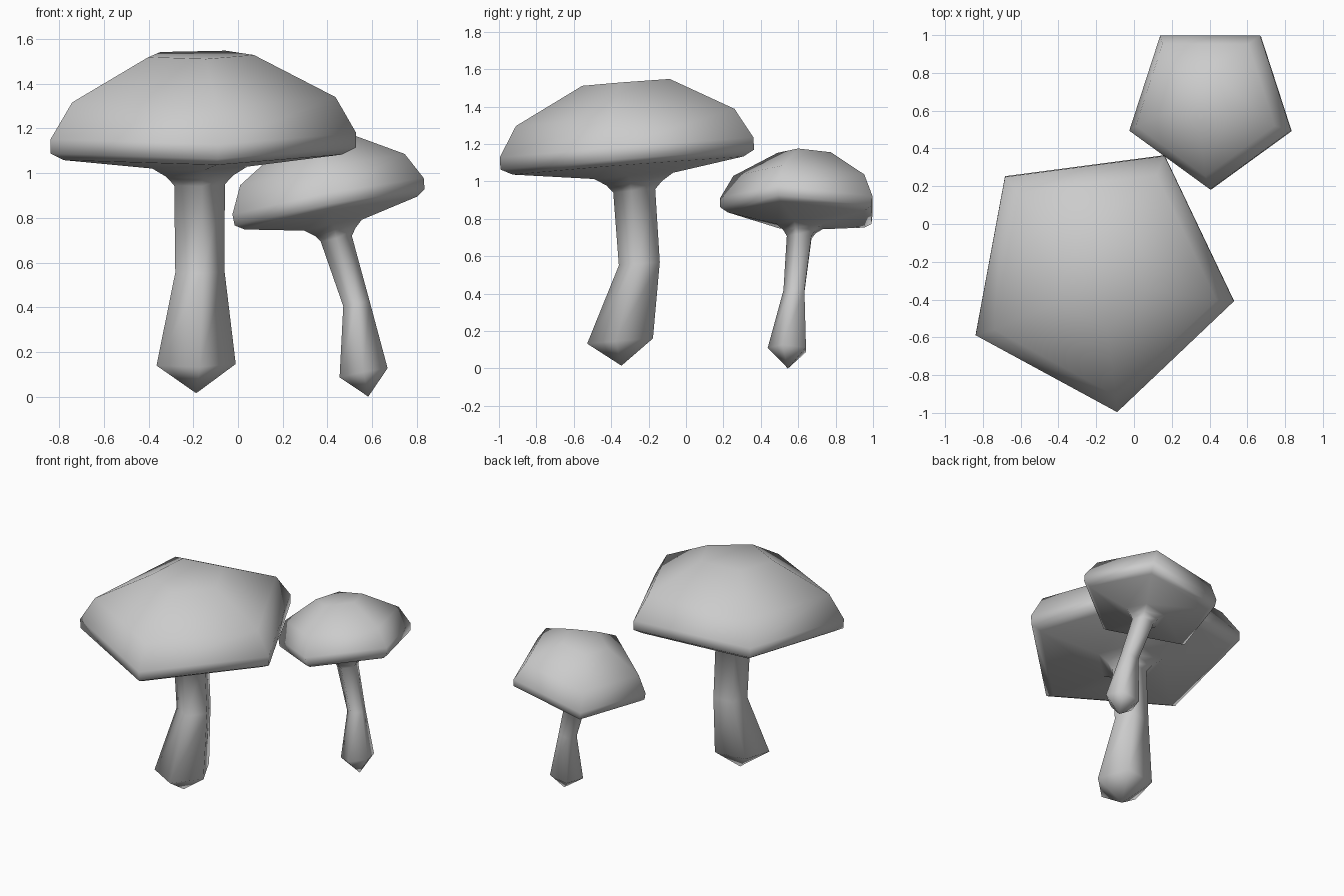
import bpy
import bmesh
from math import cos, sin, radians

SIDES = 5


def mushroom(name, start_deg, slope_x, slope_y, tip, rings):
    """Loft tilted pentagon rings (x, y, z, radius) from a pointed base to a flat crown."""
    bm = bmesh.new()
    loops = []
    for x, y, z, r in rings:
        loop = []
        for k in range(SIDES):
            a = radians(start_deg + 360 / SIDES * k)
            dx, dy = r * cos(a), r * sin(a)
            loop.append(bm.verts.new((x + dx, y + dy, z + slope_x * dx + slope_y * dy)))
        loops.append(loop)
    base = bm.verts.new(tip)
    for k in range(SIDES):
        n = (k + 1) % SIDES
        bm.faces.new((base, loops[0][n], loops[0][k]))
        for low, high in zip(loops, loops[1:]):
            bm.faces.new((low[k], low[n], high[n], high[k]))
    bm.faces.new(loops[-1])
    bmesh.ops.recalc_face_normals(bm, faces=bm.faces)
    for f in bm.faces:
        f.smooth = True
    mesh = bpy.data.meshes.new(name)
    bm.to_mesh(mesh)
    bm.free()
    obj = bpy.data.objects.new(name, mesh)
    bpy.context.collection.objects.link(obj)
    return obj


# Large mushroom: stem, flare under the cap, then cap rim, dome and crown
mushroom("large_mushroom", -10.5, 0.01, 0.077, (-0.187, -0.345, 0.015), [
    (-0.195, -0.342, 0.147, 0.188),
    (-0.175, -0.243, 0.56, 0.117),
    (-0.177, -0.27, 0.95, 0.120),
    (-0.178, -0.268, 0.99, 0.158),
    (-0.18, -0.268, 1.03, 0.225),
    (-0.183, -0.272, 1.086, 0.66),
    (-0.184, -0.273, 1.118, 0.725),
    (-0.184, -0.277, 1.183, 0.725),
    (-0.178, -0.29, 1.343, 0.625),
    (-0.175, -0.307, 1.53, 0.25),
])

# Small mushroom: same build, leaning the other way
mushroom("small_mushroom", -18, 0.19, -0.05, (0.583, 0.545, 0.0), [
    (0.562, 0.55, 0.105, 0.113),
    (0.53, 0.583, 0.415, 0.062),
    (0.44, 0.612, 0.705, 0.073),
    (0.435, 0.615, 0.735, 0.095),
    (0.425, 0.62, 0.765, 0.135),
    (0.415, 0.627, 0.815, 0.405),
    (0.41, 0.63, 0.84, 0.447),
    (0.403, 0.633, 0.89, 0.45),
    (0.378, 0.64, 1.01, 0.387),
    (0.35, 0.647, 1.145, 0.158),
])
